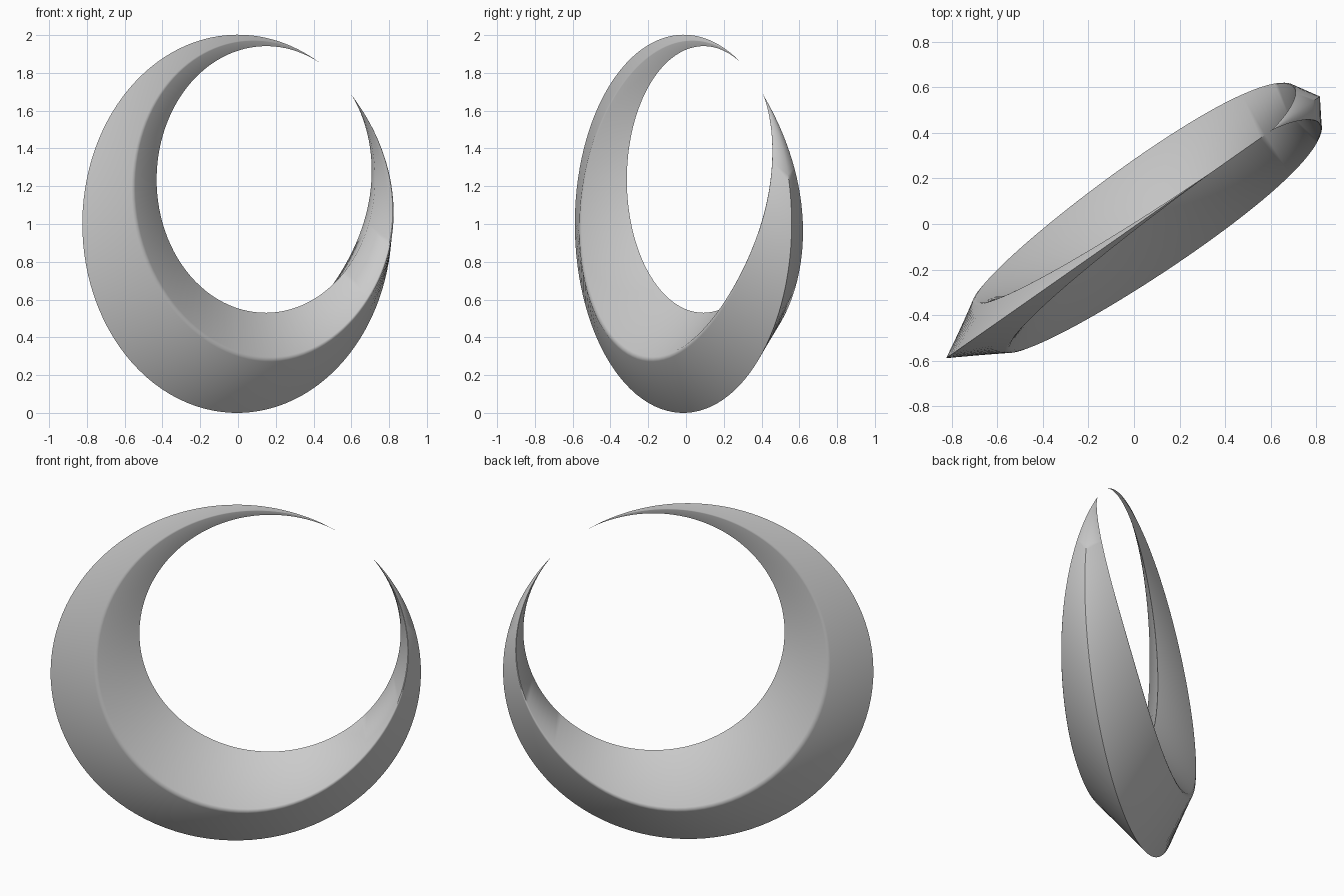
import bpy, bmesh
from math import sin, cos, pi, atan2, hypot, radians, exp
from mathutils import Vector, Matrix

cube = bpy.data.objects.get("Cube")
if cube:
    bpy.data.objects.remove(cube)

STEPS = 128
TIP_A, TIP_B = (0.54, 0.85), (0.734, 0.69)   # open ends, relative to the ring centre


def arc(cx, cz, radius, s):
    """Point on a near-circular arc that runs the long way from tip A to tip B."""
    (r0, a0), (r1, a1) = [(hypot(x - cx, z - cz), atan2(z - cz, x - cx)) for x, z in (TIP_A, TIP_B)]
    a = a0 + (a1 + 2 * pi - a0) * s
    end = r0 if s < 0.5 else r1
    r = radius + (end - radius) * abs(2 * s - 1) ** 6
    return Vector((cx + r * cos(a), 0, cz + r * sin(a)))


def section(s):
    """Diamond cross-section with softened side ridges."""
    outer = arc(0, 0, 1.0, s)
    inner = arc(0.185, 0.235, 0.705, s)
    # The ridges drift towards the inner edge on the narrowing side
    mid = outer.lerp(inner, 0.51 + 0.19 * exp(-((s - 0.79) / 0.13) ** 2))
    half = 0.25 * sin(pi * s ** 1.5) ** 1.3
    sides = []
    for sign in (-1, 1):
        ridge = mid + Vector((0, sign * half, 0))
        a, b = ridge.lerp(outer, 0.05), ridge.lerp(inner, 0.05)
        sides.append([a, ridge.lerp((a + b) / 2, 0.7), b])
    return [outer] + sides[0] + [inner] + sides[1][::-1]


# Crescent ring, lofted from tip to tip
bm = bmesh.new()
rings = []
for i in range(1, STEPS):
    s = (1 - cos(pi * i / STEPS)) / 2 * 0.5 + i / STEPS * 0.5
    rings.append([bm.verts.new(p) for p in section(s)])
for r, q in zip(rings, rings[1:]):
    for j in range(len(r)):
        k = (j + 1) % len(r)
        bm.faces.new((r[j], r[k], q[k], q[j]))
for ring, tip in ((rings[0], TIP_A), (rings[-1], TIP_B)):
    point = bm.verts.new((tip[0], 0, tip[1]))
    for j in range(len(ring)):
        bm.faces.new((ring[j], ring[(j + 1) % len(ring)], point))
bmesh.ops.recalc_face_normals(bm, faces=bm.faces)

# Turn the ring about the vertical and stand it on the ground
bm.transform(Matrix.Translation((-0.005, -0.015, 1)) @ Matrix.Rotation(radians(35), 4, 'Z'))
mesh = bpy.data.meshes.new("crescent_ring")
bm.to_mesh(mesh)
bm.free()
ring_obj = bpy.data.objects.new("crescent_ring", mesh)
bpy.context.collection.objects.link(ring_obj)

# Plain grey finish
grey = bpy.data.materials.new("plain_grey")
grey.use_nodes = True
colour = (0.6, 0.6, 0.6, 1)
grey.diffuse_color = colour
grey.node_tree.nodes["Principled BSDF"].inputs["Base Color"].default_value = colour
mesh.materials.append(grey)

bpy.ops.object.select_all(action='DESELECT')
ring_obj.select_set(True)
bpy.context.view_layer.objects.active = ring_obj
bpy.ops.object.shade_smooth_by_angle(angle=radians(50))
